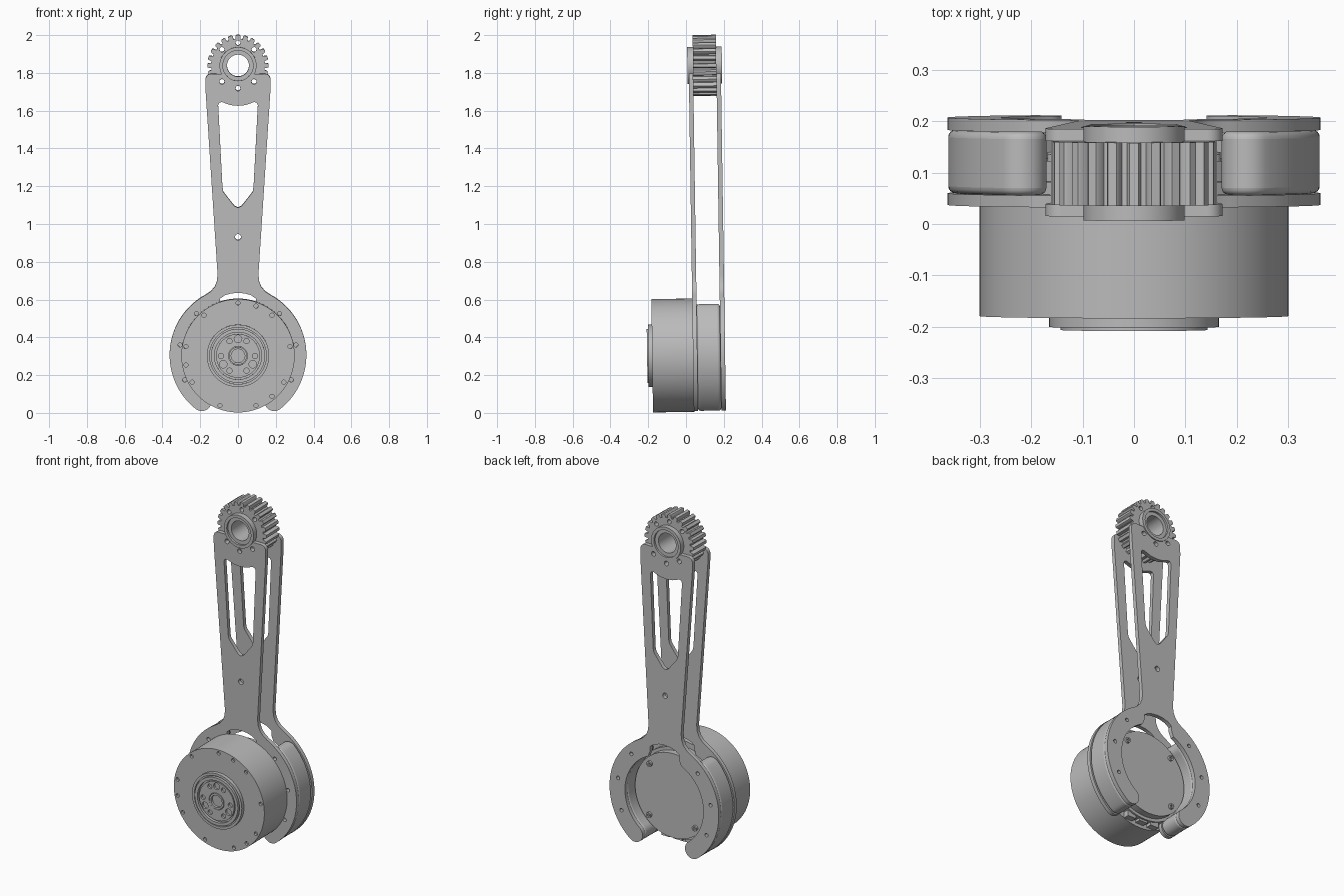
import bpy, bmesh, math
from mathutils import Matrix

cube = bpy.data.objects.get("Cube")
if cube:
    bpy.data.objects.remove(cube, do_unlink=True)

grey = bpy.data.materials.new("machined_grey")
grey.use_nodes = True
grey.diffuse_color = (0.5, 0.5, 0.5, 1)
grey.node_tree.nodes["Principled BSDF"].inputs["Base Color"].default_value = (0.5, 0.5, 0.5, 1)

MOTOR_Z, GEAR_Z = 0.305, 1.838
# The whole arm leans slightly forward about the motor axis
LEAN = (Matrix.Translation((0, 0, MOTOR_Z)) @ Matrix.Rotation(math.radians(0.85), 4, 'X')
        @ Matrix.Translation((0, 0, -MOTOR_Z)))


def polar(z, r, deg):
    a = math.radians(deg)
    return (r * math.cos(a), z + r * math.sin(a))


def arc(x, z, r, a0, a1, n=24):
    pts = [polar(z, r, a0 + (a1 - a0) * i / n) for i in range(n + 1)]
    return [(px + x, pz) for px, pz in pts]


def circle(x, z, r, n=24):
    return arc(x, z, r, 0, 360, n)[:-1]


def hole_ring(z, r, angles, size):
    return [circle(*polar(z, r, a), size, 14) for a in angles]


def mirrored(half):
    """Close a half outline whose first and last points lie on x = 0."""
    return half + [(-x, z) for x, z in reversed(half[1:-1])]


def extruded(name, loops, y0, y1, bevel=0):
    """Extrude x-z loops (outline, then holes) from y0 to y1."""
    curve = bpy.data.curves.new(name, 'CURVE')
    curve.dimensions, curve.fill_mode = '2D', 'BOTH'
    curve.extrude = (y1 - y0) / 2
    for loop in loops:
        s = curve.splines.new('POLY')
        s.points.add(len(loop) - 1)
        for p, (x, z) in zip(s.points, loop):
            p.co = (x, z, 0, 1)
        s.use_cyclic_u = True
    ob = bpy.data.objects.new(name, curve)
    bpy.context.collection.objects.link(ob)
    bpy.ops.object.select_all(action='DESELECT')
    ob.select_set(True)
    bpy.context.view_layer.objects.active = ob
    bpy.ops.object.convert(target='MESH')
    ob = bpy.context.view_layer.objects.active
    bm = bmesh.new()
    bm.from_mesh(ob.data)
    bmesh.ops.remove_doubles(bm, verts=bm.verts, dist=0.0001)
    bmesh.ops.dissolve_limit(bm, angle_limit=0.001, verts=bm.verts, edges=bm.edges)
    bmesh.ops.recalc_face_normals(bm, faces=bm.faces)
    bm.to_mesh(ob.data)
    bm.free()
    ob.data.materials.clear()
    ob.data.materials.append(grey)
    ob.matrix_world = (LEAN @ Matrix.Translation((0, (y0 + y1) / 2, 0))
                       @ Matrix.Rotation(math.pi / 2, 4, 'X'))
    if bevel:
        m = ob.modifiers.new("rounded_edges", 'BEVEL')
        m.width, m.segments = bevel, 4
        m.limit_method, m.angle_limit = 'ANGLE', math.radians(50)
    bpy.ops.object.shade_smooth_by_angle(angle=math.radians(35))
    return ob


# Arm plates: forked clamp at the bottom, slotted neck, cradle for the hub on top
claw = polar(MOTOR_Z, 0.311, -52)
half = arc(0, GEAR_Z, 0.096, -90, -27, 16)
half += arc(0.142, 1.765, 0.03, 90, 0, 8)
half += [(0.172, 1.71), (0.108, 0.73), (0.112, 0.695), (0.124, 0.665), (0.145, 0.642)]
half += arc(0, MOTOR_Z, 0.362, 62, -52, 48)
half += arc(*claw, 0.051, -52, -232, 16)[1:-1]
half += arc(0, MOTOR_Z, 0.26, -52, 65, 48)
half += [(0.096, 0.575), (0.096, 0.603), (0.07, 0.622), (0.035, 0.632), (0, 0.635)]
outline = mirrored(half)
slot = mirrored([(0, 1.625), (0.04, 1.629), (0.085, 1.645), (0.098, 1.643), (0.105, 1.63),
                 (0.082, 1.19), (0.077, 1.168), (0.02, 1.096), (0, 1.085)])
plate_holes = [circle(0, 0.93, 0.016)]
plate_holes += hole_ring(GEAR_Z, 0.12, (225, 270, 315), 0.014)
plate_holes += hole_ring(MOTOR_Z, 0.311, (45, 10, -25, 135, 170, 205), 0.011)
for name, y0, y1 in (("front_arm_plate", 0.037, 0.06), ("back_arm_plate", 0.183, 0.207)):
    extruded(name, [outline, slot] + plate_holes, y0, y1)

# Curved spacers between the plates
for side, name in ((1, "left_spacer"), (-1, "right_spacer")):
    loop = arc(0, MOTOR_Z, 0.361, 45, -52, 40)
    loop += arc(*claw, 0.05, -52, -232, 14)[1:-1]
    loop += arc(0, MOTOR_Z, 0.261, -52, 45, 40)
    loop += arc(*polar(MOTOR_Z, 0.311, 45), 0.05, 225, 45, 14)[1:-1]
    extruded(name, [[(side * x, z) for x, z in loop]], 0.06, 0.183, 0.014)

# Toothed pulley
TEETH = 24
teeth = [polar(GEAR_Z, r, (i + f) * 360 / TEETH + 90)
         for i in range(TEETH)
         for f, r in ((-0.36, 0.141), (-0.29, 0.157), (-0.2, 0.162),
                      (0.2, 0.162), (0.29, 0.157), (0.36, 0.141))]
pulley_holes = hole_ring(GEAR_Z, 0.12, (45, 90, 135, 225, 270, 315), 0.013)
bore = circle(0, GEAR_Z, 0.058, 48)
extruded("toothed_pulley", [teeth, bore] + pulley_holes, 0.06, 0.183)

# Pulley hubs: outer collar and a recessed bearing ring on each side
for side, y0, y1, b0, b1 in (("front", 0.03, 0.06, 0.042, 0.06),
                             ("back", 0.183, 0.213, 0.183, 0.201)):
    extruded(side + "_hub_collar", [circle(0, GEAR_Z, 0.098, 64), circle(0, GEAR_Z, 0.08, 64)], y0, y1)
    extruded(side + "_bearing_ring", [circle(0, GEAR_Z, 0.08, 64), bore], b0, b1)

# Motor housing with a drilled front cover
rim = circle(0, MOTOR_Z, 0.3, 96)
rim_holes = hole_ring(MOTOR_Z, 0.28, (10, 50, 70, 90, 130, 170, 190, 210, 250, 290, 310, 330), 0.011)
extruded("motor_housing", [rim], -0.165, 0.04)
extruded("motor_front_cover", [rim] + rim_holes, -0.179, -0.165)
extruded("motor_rear_flange", [circle(0, MOTOR_Z, 0.268, 96)], 0.04, 0.085)
extruded("motor_rear_cap", [circle(0, MOTOR_Z, 0.25, 96)], 0.085, 0.125)

# Output flange on the motor front
extruded("output_collar", [circle(0, MOTOR_Z, 0.165, 72), circle(0, MOTOR_Z, 0.15, 72)], -0.2, -0.179)
extruded("output_inner_collar", [circle(0, MOTOR_Z, 0.143, 72), circle(0, MOTOR_Z, 0.125, 72)],
         -0.206, -0.179)
extruded("output_seat", [circle(0, MOTOR_Z, 0.15, 72)], -0.19, -0.179)
flange_holes = hole_ring(MOTOR_Z, 0.09, (90, 210, 330), 0.02)
flange_holes += hole_ring(MOTOR_Z, 0.09, (0, 60, 120, 180, 240, 300), 0.014)
extruded("output_flange", [circle(0, MOTOR_Z, 0.116, 72), circle(0, MOTOR_Z, 0.05, 40)] + flange_holes,
         -0.202, -0.19)
extruded("output_centre_ring", [circle(0, MOTOR_Z, 0.047, 40), circle(0, MOTOR_Z, 0.036, 40)],
         -0.204, -0.19)

# Rear cap screws and the cable sockets under the motor
for i, a in enumerate((45, 135, 225, 315)):
    x, z = polar(MOTOR_Z, 0.215, a)
    extruded(f"rear_screw_{i + 1}", [circle(x, z, 0.016), circle(x, z, 0.008, 6)], 0.125, 0.138)
for i, x in enumerate((-0.08, 0, 0.08)):
    extruded(f"cable_socket_{i + 1}", [[(x - 0.028, 0.025), (x + 0.028, 0.025),
                                        (x + 0.028, 0.07), (x - 0.028, 0.07)]], 0.04, 0.075)
